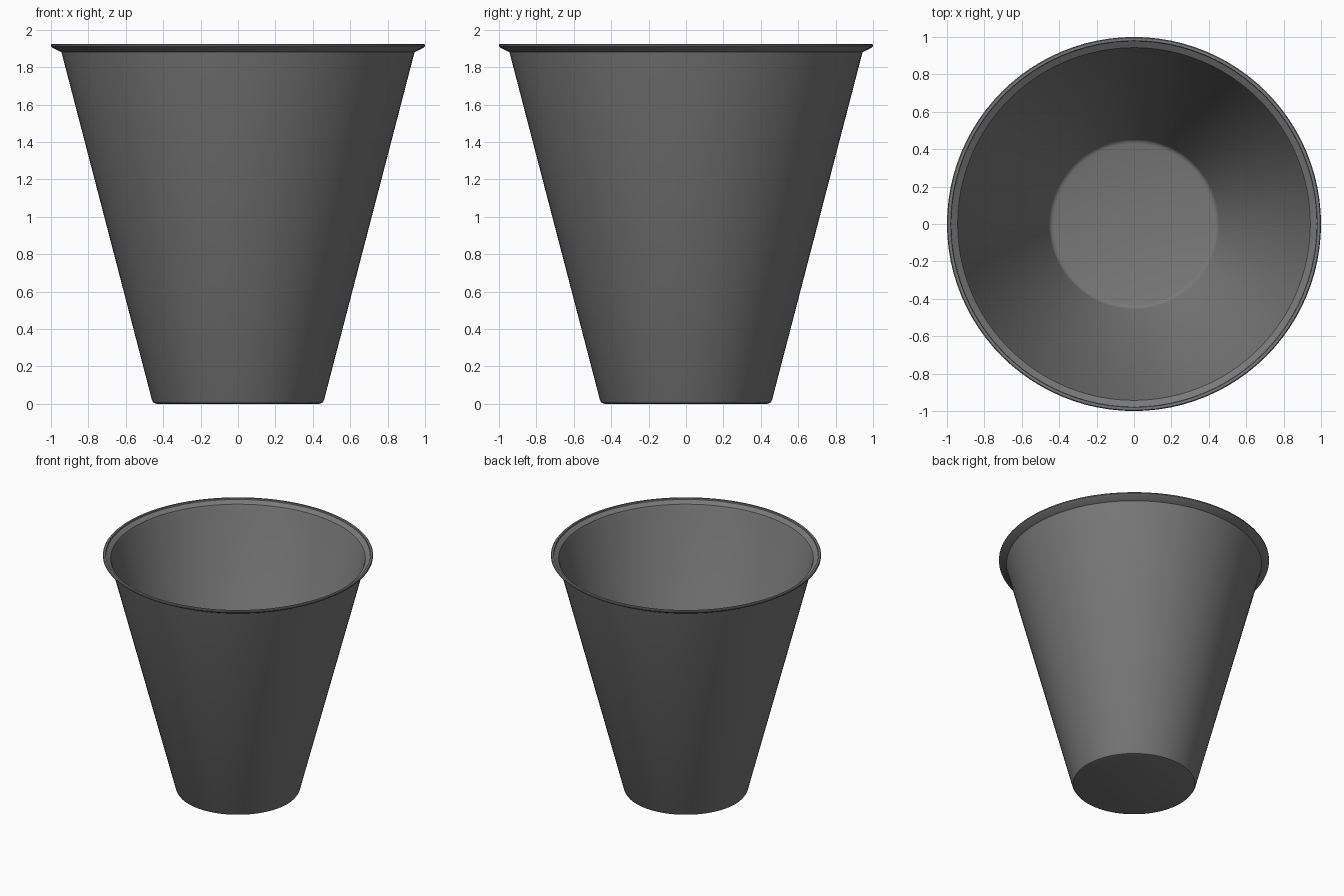
import bpy
import bmesh
import math

default_cube = bpy.data.objects.get("Cube")
if default_cube:
    bpy.data.objects.remove(default_cube, do_unlink=True)

SEGMENTS = 96

# Plain grey plastic
grey = bpy.data.materials.new("grey")
colour = (0.19, 0.19, 0.19, 1)
grey.diffuse_color = colour
grey.use_nodes = True
shader = next(n for n in grey.node_tree.nodes if n.type == "BSDF_PRINCIPLED")
shader.inputs["Base Color"].default_value = colour
shader.inputs["Roughness"].default_value = 0.6


def lathe(name, profile):
    """Turn a radius/height profile around the z axis."""
    bm = bmesh.new()
    verts = [bm.verts.new((r, 0, z)) for r, z in profile]
    edges = [bm.edges.new(pair) for pair in zip(verts, verts[1:])]
    bmesh.ops.spin(bm, geom=verts + edges, cent=(0, 0, 0), axis=(0, 0, 1),
                   angle=math.tau, steps=SEGMENTS, use_duplicate=False)
    bmesh.ops.remove_doubles(bm, verts=bm.verts[:], dist=0.0005)
    bmesh.ops.recalc_face_normals(bm, faces=bm.faces[:])
    mesh = bpy.data.meshes.new(name)
    bm.to_mesh(mesh)
    bm.free()
    mesh.materials.append(grey)
    obj = bpy.data.objects.new(name, mesh)
    bpy.context.collection.objects.link(obj)
    return obj


# Underside, outer wall, flared lip, inner wall and floor in one shell
cup = lathe("cup", [
    (0, 0), (0.435, 0), (0.45, 0.005), (0.46, 0.02),
    (0.94, 1.865), (0.945, 1.88),
    (0.993, 1.905), (1, 1.912), (1, 1.92), (0.995, 1.925),
    (0.98, 1.925), (0.978, 1.915),
    (0.943, 1.893), (0.932, 1.865),
    (0.455, 0.03), (0.445, 0.018), (0.43, 0.013), (0, 0.013),
])

bpy.ops.object.select_all(action="DESELECT")
cup.select_set(True)
bpy.context.view_layer.objects.active = cup
bpy.ops.object.shade_smooth_by_angle(angle=math.radians(35))
